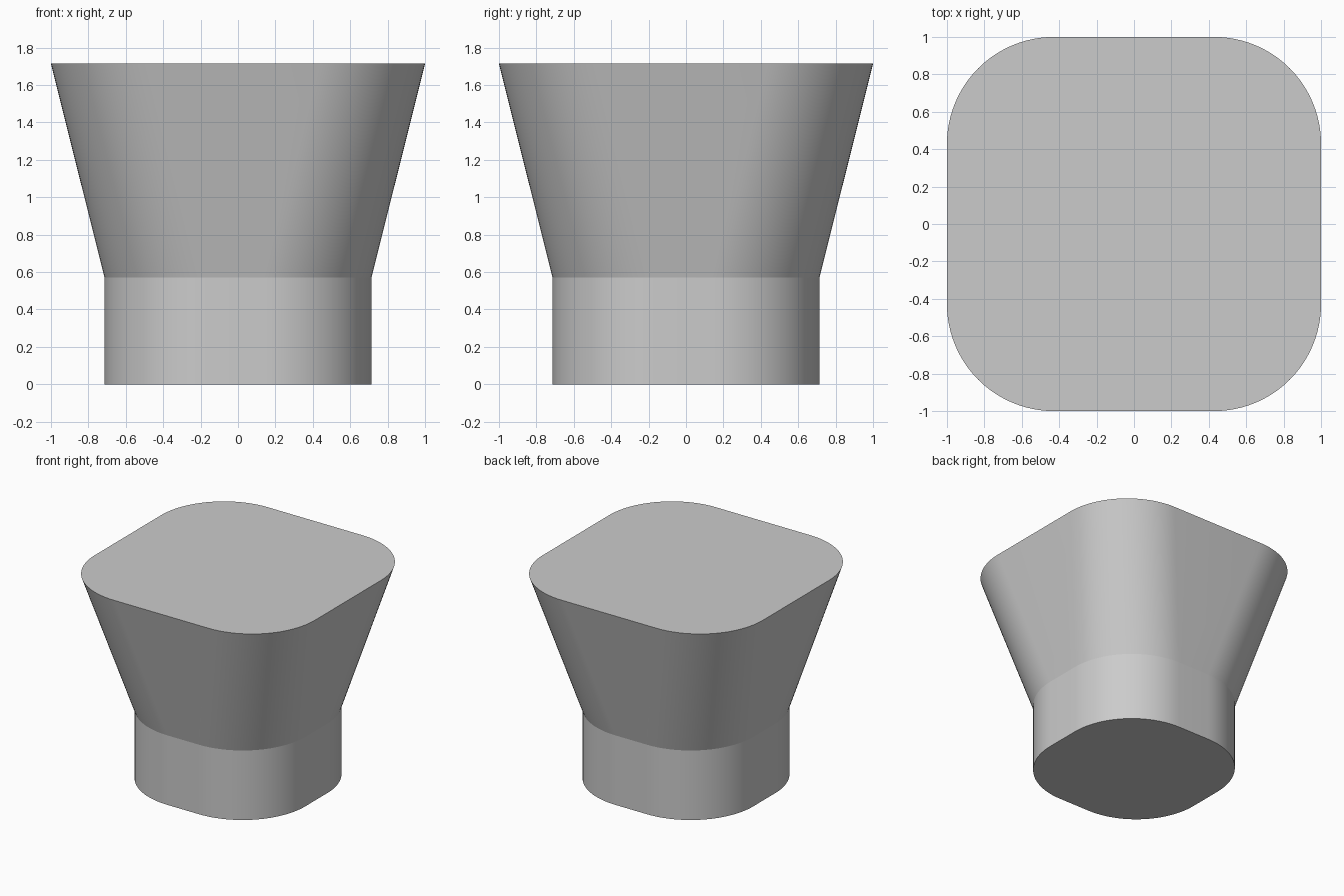
import bpy, bmesh
from math import cos, sin, pi, radians

cube = bpy.data.objects.get("Cube")
if cube:
    bpy.data.objects.remove(cube, do_unlink=True)

RADIUS = 0.571   # corner radius, the same at every height
STEPS = 24       # segments per rounded corner

grey = bpy.data.materials.new("light grey")
grey.use_nodes = True
colour = (0.6, 0.6, 0.6, 1)
grey.diffuse_color = colour
grey.node_tree.nodes["Principled BSDF"].inputs["Base Color"].default_value = colour


def rounded_square(bm, half, z):
    """Ring of vertices around a square with rounded corners."""
    inset = half - RADIUS
    ring = []
    for sx, sy, start in ((1, 1, 0), (-1, 1, 1), (-1, -1, 2), (1, -1, 3)):
        for i in range(STEPS + 1):
            a = (start + i / STEPS) * pi / 2
            ring.append(bm.verts.new((sx * inset + RADIUS * cos(a),
                                      sy * inset + RADIUS * sin(a), z)))
    return ring


def loft(name, low, high, cap_bottom=False, cap_top=False):
    """Wall between two rounded squares, each given as (half width, height)."""
    bm = bmesh.new()
    a, b = rounded_square(bm, *low), rounded_square(bm, *high)
    n = len(a)
    for i in range(n):
        j = (i + 1) % n
        bm.faces.new((a[i], a[j], b[j], b[i]))
    if cap_bottom:
        bm.faces.new(a[::-1])
    if cap_top:
        bm.faces.new(b)
    mesh = bpy.data.meshes.new(name)
    bm.to_mesh(mesh)
    bm.free()
    mesh.materials.append(grey)
    obj = bpy.data.objects.new(name, mesh)
    bpy.context.collection.objects.link(obj)
    bpy.ops.object.select_all(action="DESELECT")
    obj.select_set(True)
    bpy.context.view_layer.objects.active = obj
    bpy.ops.object.shade_smooth_by_angle(angle=radians(30))


# Straight base collar and the flared head above it
loft("base_collar", (0.714, 0), (0.714, 0.571), cap_bottom=True)
loft("flared_head", (0.714, 0.571), (1, 1.714), cap_top=True)
